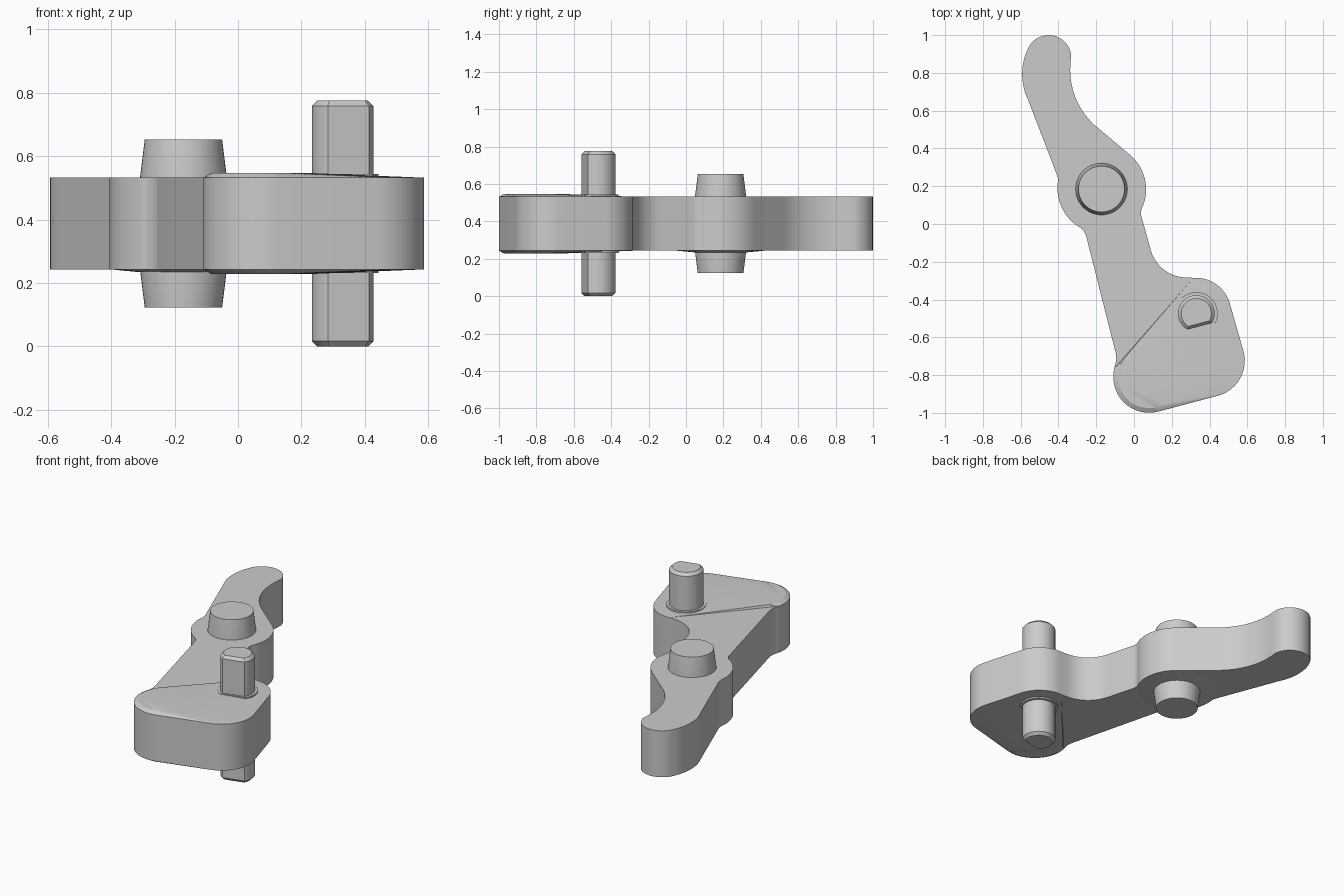
import bpy, bmesh, math
from mathutils import Vector

if "Cube" in bpy.data.objects:
    bpy.data.objects.remove(bpy.data.objects["Cube"])

Z0, Z1 = 0.243, 0.532          # lever plate faces
PIVOT, PIN = (-0.172, 0.185), (0.33, -0.474)


def arc(a, b, c, n=14):
    """Points on the circular arc from a through b to c."""
    (ax, ay), (bx, by), (cx, cy) = a, b, c
    d = 2 * (ax * (by - cy) + bx * (cy - ay) + cx * (ay - by))
    sa, sb, sc = ax * ax + ay * ay, bx * bx + by * by, cx * cx + cy * cy
    ox = (sa * (by - cy) + sb * (cy - ay) + sc * (ay - by)) / d
    oy = (sa * (cx - bx) + sb * (ax - cx) + sc * (bx - ax)) / d
    r = math.hypot(ax - ox, ay - oy)
    t0, t1 = math.atan2(ay - oy, ax - ox), math.atan2(cy - oy, cx - ox)
    ccw = (bx - ax) * (cy - ay) - (by - ay) * (cx - ax) > 0
    sweep = (t1 - t0) % math.tau if ccw else -((t0 - t1) % math.tau)
    return [(ox + r * math.cos(t0 + sweep * i / n),
             oy + r * math.sin(t0 + sweep * i / n)) for i in range(n + 1)]


def circle(c, r, n=48):
    return [(c[0] + r * math.cos(math.tau * i / n),
             c[1] + r * math.sin(math.tau * i / n)) for i in range(n)]


def d_section(c, r, d, n=40):
    """Circle with one flat at distance d, facing the lower right."""
    t, half = math.atan2(-0.967, 0.255), math.acos(d / r)
    return [(c[0] + r * math.cos(t + half + (math.tau - 2 * half) * i / n),
             c[1] + r * math.sin(t + half + (math.tau - 2 * half) * i / n))
            for i in range(n + 1)]


def finish(bm, name):
    bmesh.ops.recalc_face_normals(bm, faces=bm.faces)
    me = bpy.data.meshes.new(name)
    bm.to_mesh(me)
    bm.free()
    ob = bpy.data.objects.new(name, me)
    bpy.context.collection.objects.link(ob)
    bpy.ops.object.select_all(action='DESELECT')
    ob.select_set(True)
    bpy.context.view_layer.objects.active = ob
    bpy.ops.object.shade_smooth_by_angle(angle=math.radians(25))
    return ob


def loft(name, sections):
    """Closed solid through (outline, z) sections of equal point count."""
    bm = bmesh.new()
    rings = [[bm.verts.new((x, y, z)) for x, y in pts] for pts, z in sections]
    for lo, hi in zip(rings, rings[1:]):
        for i in range(len(lo)):
            j = (i + 1) % len(lo)
            bm.faces.new((lo[i], lo[j], hi[j], hi[i]))
    bm.faces.new(rings[0][::-1])
    bm.faces.new(rings[-1])
    return finish(bm, name)


# Lever outline, counter-clockwise: foot, pin corner, pivot hub, finger, back
foot = [((-0.105, -0.765), (-0.053, -0.945), (0.125, -0.994)),
        ((0.437, -0.911), (0.53, -0.86), (0.58, -0.675)),
        ((0.51, -0.43), (0.457, -0.337), (0.315, -0.285))]
rest = [((0.27, -0.283), (0.15, -0.235), (0.088, -0.135)),
        ((0.042, 0.03), (0.037, 0.055), (0.042, 0.085)),
        ((0.045, 0.09), (0.064, 0.185), (-0.02, 0.365)),
        ((-0.21, 0.525), (-0.31, 0.67), (-0.337, 0.84)),
        ((-0.333, 0.90), (-0.45, 1.0), (-0.567, 0.915)),
        ((-0.57, 0.91), (-0.592, 0.80), (-0.56, 0.655)),
        ((-0.411, 0.268), (-0.404, 0.245), (-0.404, 0.215)),
        ((-0.405, 0.20), (-0.345, 0.03), (-0.31, -0.003)),
        ((-0.30, -0.01), (-0.27, -0.033), (-0.252, -0.07)),
        ((-0.1, -0.67), (-0.094, -0.71), (-0.103, -0.755))]
foot_pts = [p for a in foot for p in arc(*a)]
outline = foot_pts + [p for a in rest for p in arc(*a)]
loft("lever_plate", [(outline, Z0), (outline, Z1)])

# Slightly swollen foot faces, highest over the lower left corner
for name, z, s in (("foot_swell_top", Z1, 1), ("foot_swell_bottom", Z0, -1)):
    bm = bmesh.new()
    for pts, h in ((foot_pts, 0), (circle((0.08, -0.81), 0.165), 0.014)):
        for x, y in pts:
            bm.verts.new((x, y, z + s * h))
    res = bmesh.ops.convex_hull(bm, input=bm.verts)
    bmesh.ops.delete(bm, geom=[v for v in bm.verts if not v.link_faces],
                     context='VERTS')
    finish(bm, name)

# Shallow cone under the hub
loft("hub_swell_bottom", [(circle(PIVOT, 0.137), Z0 - 0.009),
                          (circle(PIVOT, 0.23), Z0)])

# Tapered pivot boss through the hub
loft("pivot_boss", [(circle(PIVOT, 0.122), 0.123), (circle(PIVOT, 0.137), Z0),
                    (circle(PIVOT, 0.137), Z1), (circle(PIVOT, 0.122), 0.652)])

# D-shaped pin with chamfered ends and a thin collar at the plate
end, shaft = d_section(PIN, 0.08, 0.055), d_section(PIN, 0.097, 0.07)
loft("d_pin", [(end, 0), (shaft, 0.017), (shaft, 0.758), (end, 0.775)])
collar = d_section(PIN, 0.113, 0.082)
loft("pin_collar", [(collar, Z0 - 0.012), (collar, Z1 + 0.012)])
